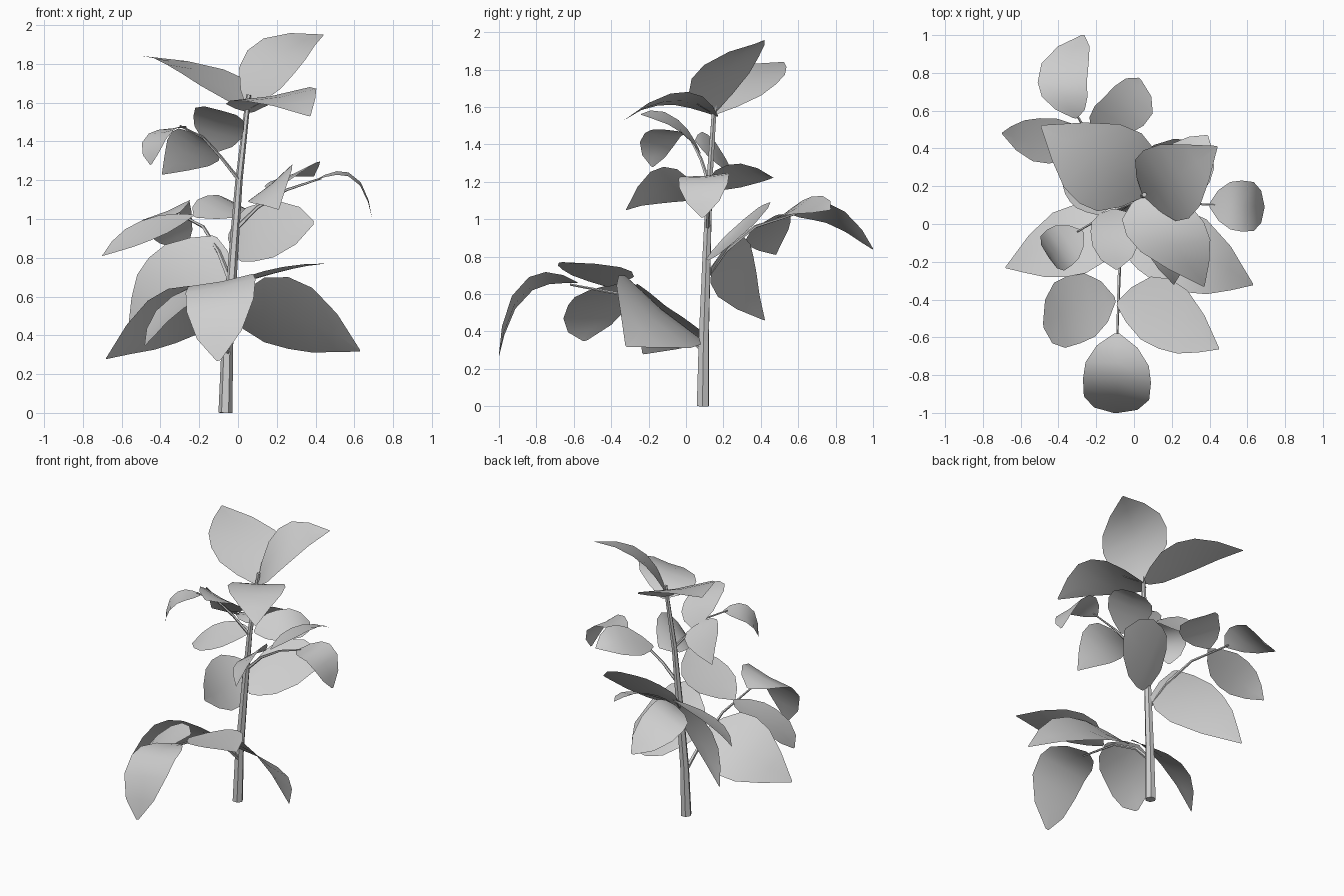
import bpy
import bmesh
import math
from mathutils import Vector

default_cube = bpy.data.objects.get("Cube")
if default_cube:
    bpy.data.objects.remove(default_cube, do_unlink=True)

# One plain grey for the whole plant
grey = bpy.data.materials.new("plant_grey")
grey.use_nodes = True
grey.diffuse_color = (.62, .62, .62, 1)
for node in grey.node_tree.nodes:
    if node.type == 'BSDF_PRINCIPLED':
        node.inputs["Base Color"].default_value = grey.diffuse_color
        node.inputs["Roughness"].default_value = .8


def finish(name, bm, smooth):
    mesh = bpy.data.meshes.new(name)
    bm.to_mesh(mesh)
    bm.free()
    mesh.materials.append(grey)
    for poly in mesh.polygons:
        poly.use_smooth = smooth
    obj = bpy.data.objects.new(name, mesh)
    bpy.context.collection.objects.link(obj)
    return obj


def tube(name, points, start_radius, end_radius, sides):
    """Tapered tube that follows a short path."""
    bm = bmesh.new()
    path = [Vector(p) for p in points]
    last = len(path) - 1
    rings = []
    for i, centre in enumerate(path):
        direction = path[min(i + 1, last)] - path[max(i - 1, 0)]
        turn = direction.to_track_quat('Z', 'Y')
        radius = start_radius + (end_radius - start_radius) * i / last
        ring = []
        for k in range(sides):
            angle = math.tau * k / sides
            offset = Vector((math.cos(angle), math.sin(angle), 0)) * radius
            ring.append(bm.verts.new(centre + turn @ offset))
        rings.append(ring)
    for lower, upper in zip(rings, rings[1:]):
        for k in range(sides):
            n = (k + 1) % sides
            bm.faces.new((lower[k], lower[n], upper[n], upper[k]))
    bm.faces.new(rings[0][::-1])
    bm.faces.new(rings[-1])
    return finish(name, bm, False)


# Half-width of the blade along its midrib, for two leaf shapes
POINTED = ((0, .06), (.1, .5), (.25, .9), (.42, 1), (.6, .9), (.8, .53), (1, .02))
ROUND = ((0, .08), (.1, .6), (.25, .93), (.42, 1), (.65, .96), (.86, .64), (1, .06))
WIDEST = .42


def leaf(name, base, side_a, side_b, tip, outline=POINTED):
    """Curved blade through its base, two widest edge points and tip."""
    base, side_a, side_b, tip = map(Vector, (base, side_a, side_b, tip))
    middle = (side_a + side_b) / 2
    half = (side_a - side_b) / 2
    normal = (tip - base).cross(half).normalized()
    if normal.z < 0:
        normal.negate()
        half.negate()
    bm = bmesh.new()
    rows = []
    for t, width in outline:
        # Quadratic midrib through base, middle and tip
        w_base = (t - WIDEST) * (t - 1) / WIDEST
        w_mid = t * (t - 1) / (WIDEST * (WIDEST - 1))
        w_tip = t * (t - WIDEST) / (1 - WIDEST)
        rib = base * w_base + middle * w_mid + tip * w_tip
        fold = normal * half.length * width * .06
        rows.append([bm.verts.new(p) for p in
                     (rib - half * width, rib - fold, rib + half * width)])
    for near, far in zip(rows, rows[1:]):
        for k in range(2):
            bm.faces.new((near[k], far[k], far[k + 1], near[k + 1]))
    bm.normal_update()
    if sum((f.normal * f.calc_area() for f in bm.faces), Vector()).dot(normal) < 0:
        bmesh.ops.reverse_faces(bm, faces=bm.faces[:])
    return finish(name, bm, True)


# Main stem
tube("main_stem", [(-.065, .09, 0), (-.055, .095, .35), (-.025, .11, .8),
                   (.005, .125, 1.2), (.055, .155, 1.64)], .036, .013, 6)

# Lower front branch, with five leaflets
tube("front_branch", [(-.05, .1, .29), (-.07, -.06, .45), (-.08, -.3, .59),
                      (-.09, -.62, .65)], .014, .006, 5)
leaf("front_branch_end_leaf", (-.09, -.58, .66), (-.27, -.82, .62),
     (.09, -.84, .69), (-.1, -1, .27), ROUND)
leaf("front_branch_left_leaf", (-.09, -.42, .64), (.19, -.29, .72),
     (.13, -.66, .73), (.45, -.66, .77))
leaf("front_branch_right_leaf", (-.1, -.4, .65), (-.34, -.27, .6),
     (-.28, -.63, .54), (-.48, -.54, .35), ROUND)
leaf("front_branch_wide_left_leaf", (-.06, -.14, .52), (.26, -.36, .7),
     (.26, .08, .33), (.63, -.32, .32))
leaf("front_branch_wide_right_leaf", (-.08, -.12, .54), (-.36, -.28, .64),
     (-.32, .1, .36), (-.68, -.23, .28))

# Back branch, with five leaflets
tube("back_branch", [(-.045, .11, .69), (-.1, .21, .83), (-.18, .37, .96),
                     (-.31, .59, 1.03)], .014, .006, 5)
leaf("back_branch_end_leaf", (-.31, .56, 1.03), (-.51, .75, .98),
     (-.25, .75, 1.09), (-.27, 1, .84), ROUND)
leaf("back_branch_left_leaf", (-.22, .5, 1.01), (-.16, .67, 1.12),
     (.05, .52, 1.02), (.03, .77, 1.05), ROUND)
leaf("back_branch_right_leaf", (-.23, .48, 1.02), (-.5, .56, .99),
     (-.45, .32, .89), (-.7, .48, .81))
leaf("back_branch_wide_right_leaf", (-.12, .27, .91), (-.46, .36, .8),
     (-.07, .13, .66), (-.56, .42, .46))
leaf("back_branch_wide_left_leaf", (-.05, .21, .91), (.08, .12, .78),
     (.11, .42, 1.08), (.39, .37, .98), ROUND)

# Left branch, with three leaflets
tube("left_branch", [(-.02, .115, .94), (.1, .12, 1.06), (.25, .11, 1.15),
                     (.43, .1, 1.21)], .012, .005, 5)
leaf("left_branch_end_leaf", (.4, .1, 1.2), (.57, .23, 1.24),
     (.57, -.04, 1.22), (.69, .09, 1.01), ROUND)
leaf("left_branch_back_leaf", (.19, .1, 1.15), (.16, .37, 1.19),
     (.4, .22, 1.29), (.39, .47, 1.22))
leaf("left_branch_front_leaf", (.16, .08, 1.14), (.05, -.08, 1.09),
     (.28, -.12, 1.28), (.21, -.32, 1.05))

# Right branch, with three leaflets
tube("right_branch", [(.005, .12, 1.2), (-.09, .08, 1.32), (-.18, .03, 1.42),
                      (-.3, -.04, 1.48)], .011, .005, 5)
leaf("right_branch_end_leaf", (-.27, -.04, 1.47), (-.46, -.03, 1.44),
     (-.33, -.22, 1.46), (-.45, -.18, 1.28), ROUND)
leaf("right_branch_back_leaf", (-.19, .05, 1.42), (-.34, .12, 1.45),
     (-.1, .16, 1.3), (-.39, .26, 1.23))
leaf("right_branch_front_leaf", (-.11, .08, 1.35), (-.23, -.04, 1.53),
     (.03, -.02, 1.46), (-.09, -.24, 1.56), ROUND)

# Crown of three large leaves
leaf("crown_right_leaf", (.05, .15, 1.56), (-.29, .11, 1.75),
     (.04, .48, 1.72), (-.49, .52, 1.84))
leaf("crown_left_leaf", (.05, .15, 1.57), (.05, .39, 1.87),
     (.29, .03, 1.75), (.44, .41, 1.95))
leaf("crown_front_leaf", (.07, .17, 1.55), (-.04, -.06, 1.61),
     (.37, .01, 1.68), (.37, -.33, 1.53))
